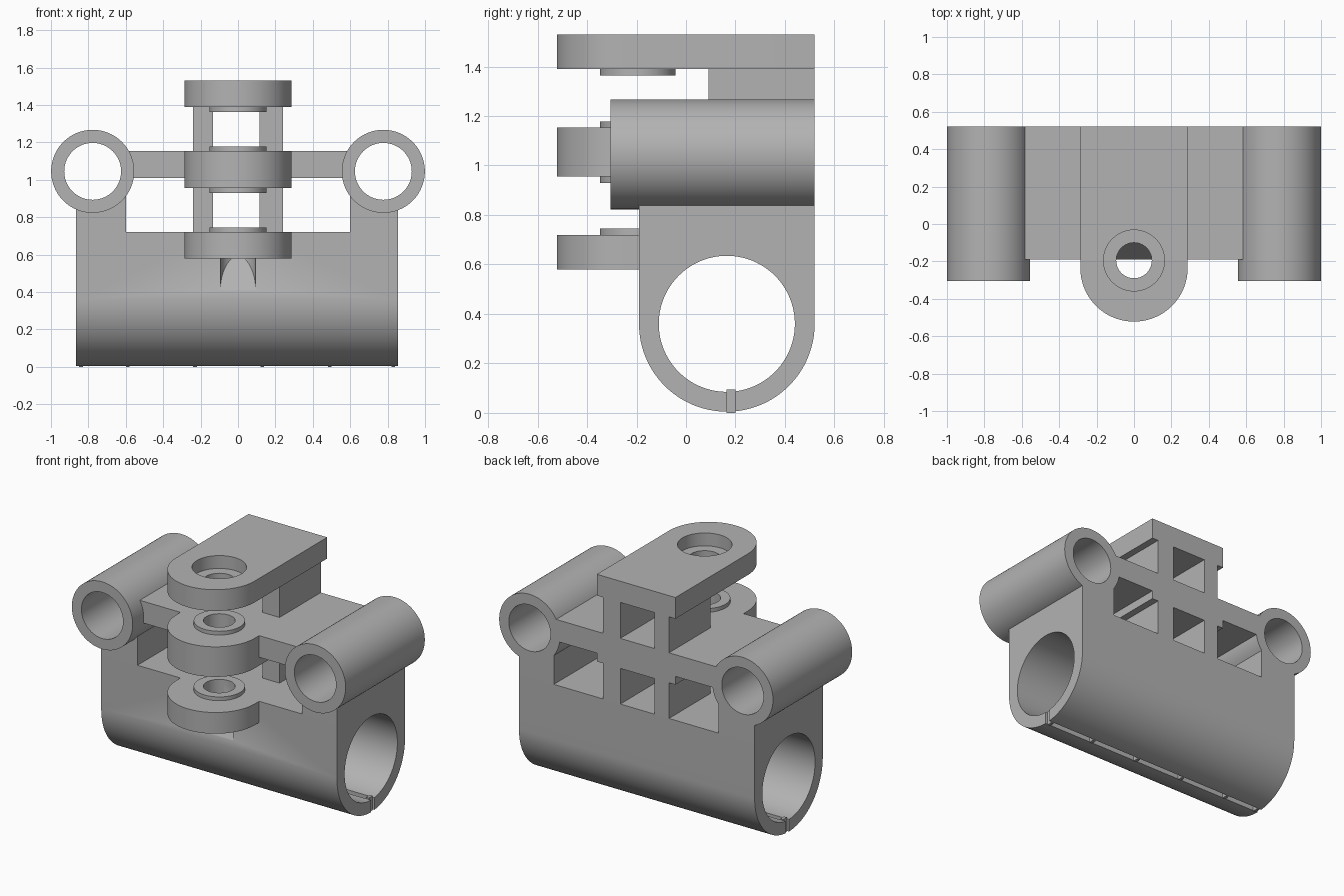
import bpy
import bmesh
from math import pi, sin, cos
from mathutils import Matrix, Vector

if "Cube" in bpy.data.objects:
    bpy.data.objects.remove(bpy.data.objects["Cube"])

grey = bpy.data.materials.new("plain grey")
grey.use_nodes = True
GREY = (0.45, 0.45, 0.45, 1)
grey.diffuse_color = GREY
grey.node_tree.nodes["Principled BSDF"].inputs["Base Color"].default_value = GREY

BACK, FRONT = 0.52, -0.19          # depth of the main block
BORE_Y, BORE_Z = 0.165, 0.36       # axis of the large clamp bore
TUBE_X, TUBE_Z = 0.777, 1.045      # axes of the two side tubes
PIN_Y, PIN_R = -0.195, 0.095       # vertical pin hole
LUG_R, LUG_Y = 0.287, -0.235       # rounded lug ends


def make(name, bm):
    bmesh.ops.recalc_face_normals(bm, faces=bm.faces)
    mesh = bpy.data.meshes.new(name)
    bm.to_mesh(mesh)
    bm.free()
    mesh.materials.append(grey)
    obj = bpy.data.objects.new(name, mesh)
    bpy.context.collection.objects.link(obj)
    return obj


def box(name, x0, x1, y0, y1, z0, z1):
    bm = bmesh.new()
    bmesh.ops.create_cube(bm, size=1)
    for v in bm.verts:
        v.co = Vector(((x0 + x1) / 2 + v.co.x * (x1 - x0),
                       (y0 + y1) / 2 + v.co.y * (y1 - y0),
                       (z0 + z1) / 2 + v.co.z * (z1 - z0)))
    return make(name, bm)


def cylinder(name, axis, radius, start, end, a, b):
    """Cylinder along an axis; a and b are the other two coordinates in order."""
    mid = (start + end) / 2
    turn, centre = {
        "X": (Matrix.Rotation(pi / 2, 4, "Y"), (mid, a, b)),
        "Y": (Matrix.Rotation(pi / 2, 4, "X"), (a, mid, b)),
        "Z": (Matrix.Identity(4), (a, b, mid)),
    }[axis]
    bm = bmesh.new()
    bmesh.ops.create_cone(bm, cap_ends=True, segments=96, radius1=radius,
                          radius2=radius, depth=end - start,
                          matrix=Matrix.Translation(centre) @ turn)
    return make(name, bm)


def prism(name, points, offset):
    bm = bmesh.new()
    face = bm.faces.new([bm.verts.new(p) for p in points])
    moved = bmesh.ops.extrude_face_region(bm, geom=[face])["geom"]
    bmesh.ops.translate(bm, vec=offset,
                        verts=[g for g in moved if isinstance(g, bmesh.types.BMVert)])
    return make(name, bm)


def cut(obj, *cutters):
    for cutter in cutters:
        mod = obj.modifiers.new("cut", "BOOLEAN")
        mod.operation, mod.solver, mod.object = "DIFFERENCE", "EXACT", cutter
    graph = bpy.context.evaluated_depsgraph_get()
    mesh = bpy.data.meshes.new_from_object(obj.evaluated_get(graph))
    obj.modifiers.clear()
    obj.data = mesh
    for cutter in cutters:
        bpy.data.objects.remove(cutter)
    return obj


def pin_hole(z0, z1, radius=PIN_R):
    return cylinder("pin_cutter", "Z", radius, z0, z1, 0, PIN_Y)


def tube_bore(side):
    return cylinder("bore_cutter", "Y", 0.152, -1, 1, side * TUBE_X, TUBE_Z)


def lug(name, back, z0, z1):
    arc = [(LUG_R * cos(pi + pi * i / 48), LUG_Y + LUG_R * sin(pi + pi * i / 48), z0)
           for i in range(49)]
    return prism(name, arc + [(LUG_R, back, z0), (-LUG_R, back, z0)], (0, 0, z1 - z0))


def ring(name, z0, z1):
    return cut(cylinder(name, "Z", 0.153, z0, z1, 0, PIN_Y), pin_hole(z0 - 0.1, z1 + 0.1))


parts = []

# Clamp block with rounded underside, large bore and slit
half = (BACK - FRONT) / 2
outline = [(-0.865, BORE_Y + half * cos(pi + pi * i / 64),
            BORE_Z + half * sin(pi + pi * i / 64)) for i in range(65)]
outline += [(-0.865, BACK, 0.72), (-0.865, FRONT, 0.72)]
body = prism("clamp_body", outline, (1.72, 0, 0))
# Pin relief in the front wall ends in a slope
relief = pin_hole(0.4, 0.8)
for v in relief.data.vertices:
    if v.co.z < 0.6:
        v.co.z = 0.41 + 2 * (v.co.y - FRONT)
cut(body, cylinder("bore_cutter", "X", 0.275, -1, 1, BORE_Y, BORE_Z),
    box("slit_cutter", -1, 1, 0.163, 0.2, -0.1, 0.2), relief)
parts.append(body)

# Thin bridges across the slit
for i, x in enumerate((-0.84, -0.59, -0.23, 0.13, 0.49, 0.83)):
    parts.append(box(f"slit_bridge_{i + 1}", x - 0.01, x + 0.01, 0.163, 0.2, 0, 0.095))

# Side tubes, their columns, and the wings joining them to the middle lug
for side, label, outer in ((1, "left", 0.855), (-1, "right", 0.865)):
    tube = cylinder(label + "_tube", "Y", 0.222, -0.305, BACK, side * TUBE_X, TUBE_Z)
    xs = sorted((side * 0.6, side * outer))
    column = box(label + "_column", *xs, FRONT, BACK, 0.72, 0.95)
    xs = sorted((side * LUG_R, side * 0.62))
    wing = box(label + "_wing", *xs, FRONT, BACK, 1.01, 1.153)
    for part in (tube, column):
        cut(part, tube_bore(side))
    parts += [tube, column, wing]

# Three stacked lugs with a shared pin hole
lower = cut(lug("lower_lug", FRONT, 0.58, 0.72), pin_hole(0.4, 1))
middle = cut(lug("middle_lug", BACK, 0.955, 1.153), pin_hole(0.8, 1.3))
upper = cut(lug("upper_lug", BACK, 1.39, 1.53), pin_hole(1.3, 1.6),
            pin_hole(1.445, 1.6, 0.163))
parts += [lower, middle, upper]

# Raised collars around the pin hole
for name, z0, z1 in (("lower_collar", 0.72, 0.745), ("middle_collar_bottom", 0.93, 0.955),
                     ("middle_collar_top", 1.153, 1.178), ("upper_collar", 1.363, 1.39)):
    parts.append(ring(name, z0, z1))

# Struts between the levels
for level, z0, z1 in (("lower", 0.72, 0.955), ("upper", 1.153, 1.39)):
    parts.append(box(level + "_right_strut", -0.24, -0.135, 0.09, BACK, z0, z1))
    parts.append(box(level + "_left_strut", 0.115, 0.24, 0.09, BACK, z0, z1))

# Smooth the round surfaces, keep edges crisp
bpy.ops.object.select_all(action="DESELECT")
for part in parts:
    part.select_set(True)
bpy.context.view_layer.objects.active = body
bpy.ops.object.shade_smooth_by_angle(angle=pi / 6)
